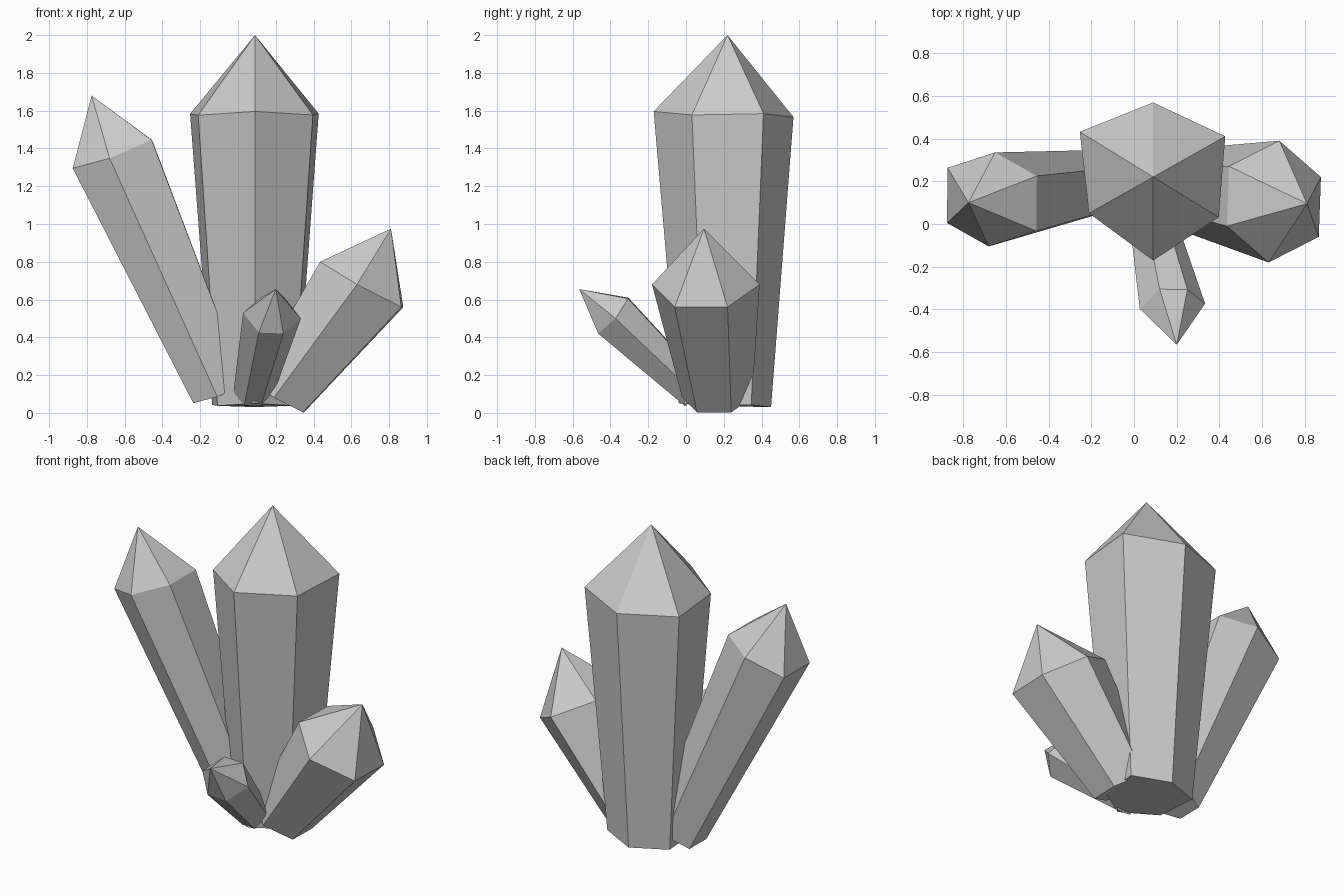
import bpy, bmesh
from mathutils import Vector

if "Cube" in bpy.data.objects:
    bpy.data.objects.remove(bpy.data.objects["Cube"])


def crystal(name, base, shoulder, tip, spokes, taper, alt=0.0):
    """Six-sided tapered shaft with a pointed cap.
    spokes: three corner directions, mirrored through the centre to make six.
    alt: makes the corners alternately shorter and longer."""
    base, shoulder, tip = Vector(base), Vector(shoulder), Vector(tip)
    half = [Vector(s) for s in spokes]
    corners = half + [-s for s in half]
    corners = [c * (1 + (alt if i % 2 else -alt)) for i, c in enumerate(corners)]

    bm = bmesh.new()
    low = [bm.verts.new(base + c * taper) for c in corners]
    high = [bm.verts.new(shoulder + c) for c in corners]
    apex = bm.verts.new(tip)
    bm.faces.new(low[::-1])
    for i in range(6):
        j = (i + 1) % 6
        bm.faces.new((low[i], low[j], high[j], high[i]))
        bm.faces.new((high[i], high[j], apex))
    bmesh.ops.recalc_face_normals(bm, faces=bm.faces)
    mesh = bpy.data.meshes.new(name)
    bm.to_mesh(mesh)
    bm.free()
    bpy.context.collection.objects.link(bpy.data.objects.new(name, mesh))


# tall upright crystal in the middle
crystal("main_crystal", (0.09, 0.22, 0.04), (0.09, 0.22, 1.58), (0.09, 0.22, 2.0),
        [(0, 0.37, -0.015), (-0.325, 0.2, 0.003), (-0.319, -0.18, -0.004)], 0.66, 0.057)

# long crystal leaning left
crystal("left_crystal", (-0.10, 0.205, 0.10), (-0.665, 0.115, 1.37), (-0.775, 0.10, 1.68),
        [(0.015, 0.22, 0.022), (-0.208, 0.148, -0.075), (-0.21, -0.11, -0.075)], 0.65)

# stout crystal leaning right
crystal("right_crystal", (0.207, 0.165, 0.081), (0.655, 0.105, 0.68), (0.81, 0.095, 0.975),
        [(0.025, 0.285, 0), (-0.21, 0.165, 0.12), (-0.22, -0.115, 0.12)], 0.65)

# small crystal leaning to the front
crystal("front_crystal", (0.08, 0.05, 0.10), (0.18, -0.385, 0.515), (0.20, -0.565, 0.655),
        [(0.153, 0.012, -0.015), (0.07, 0.078, 0.09), (-0.06, 0.08, 0.095)], 0.68)
